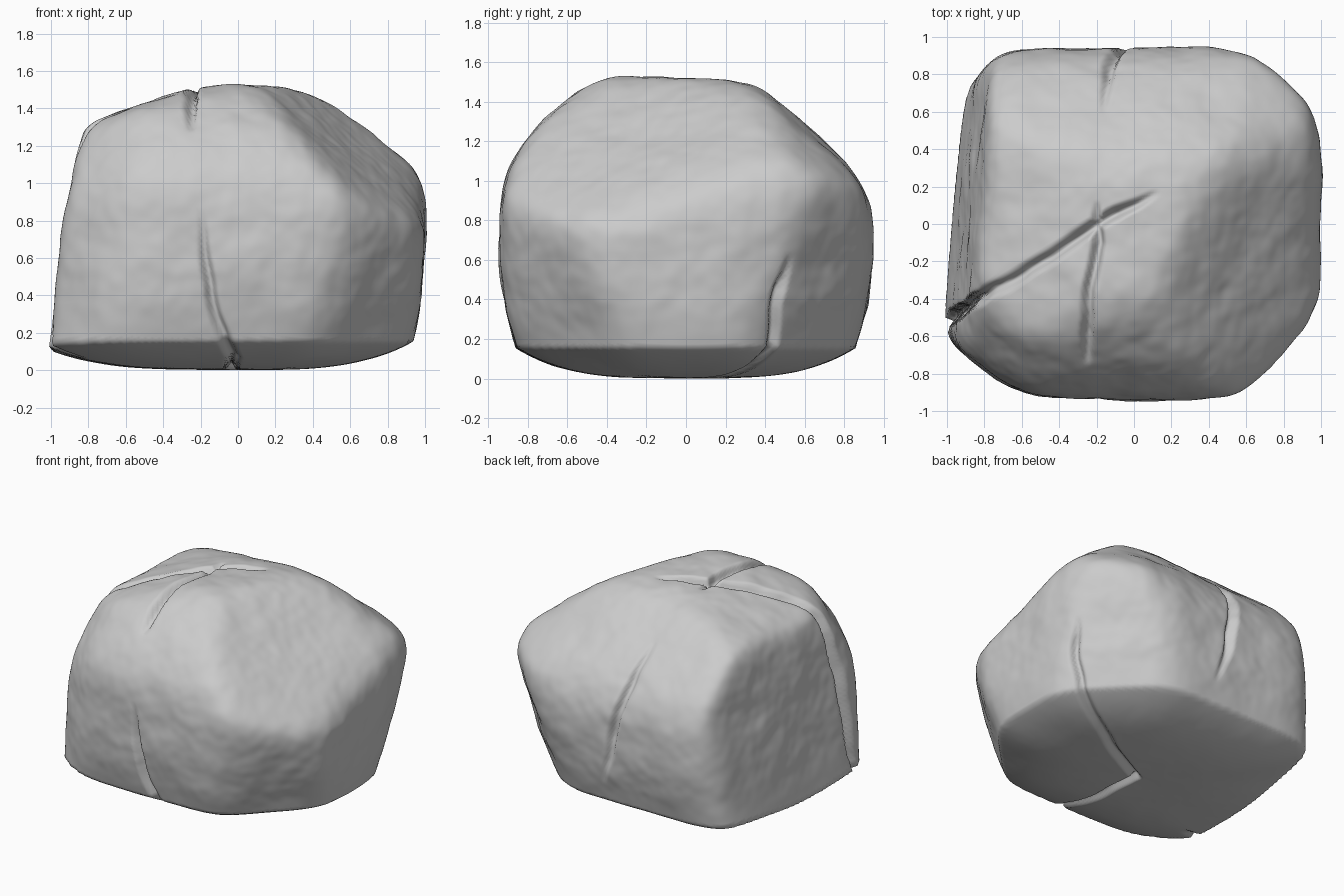
import bpy, bmesh, math
from mathutils import Vector, noise, kdtree

cube = bpy.data.objects.get("Cube")
if cube:
    bpy.data.objects.remove(cube)

CENTRE = Vector((0, 0, .75))
BLEND = 20  # higher means crisper ridges between facets
normals, anchors = [], []


def facet(normal, point):
    """Add a flat facet that the surface should touch at the given point."""
    normals.append(Vector(normal).normalized())
    anchors.append(Vector(point) - CENTRE)


# Left, right and upper right sides
facet((-1, .09, .13), (-.91, .1, .5))
facet((1, 0, 0), (1, 0, .55))
facet((.85, 0, .5), (.92, .1, 1.05))
facet((.62, -.25, .74), (.68, .15, 1.26))
# Front, rising to the top
facet((0, -1, .05), (-.1, -.94, .7))
facet((0, -.8, .6), (-.1, -.78, 1.25))
facet((0, -.5, .85), (0, -.5, 1.49))
# Top and its left slope
facet((0, .08, 1), (0, 0, 1.53))
facet((-.33, 0, 1), (-.45, 0, 1.45))
# Back, from high to low
facet((0, .66, .75), (0, .65, 1.25))
facet((0, .87, .5), (0, .87, 1.02))
facet((0, 1, .05), (0, .945, .7))
# Corners: front left, front right, back right, back left
facet((-.6, -.8, 0), (-.8, -.78, .45))
facet((-.6, -.6, .5), (-.68, -.68, 1.18))
facet((.75, -.66, 0), (.76, -.7, .6))
facet((.5, -.55, .65), (.56, -.56, 1.16))
facet((.7, .7, 0), (.76, .74, .6))
facet((.42, .48, .77), (.5, .52, 1.33))
facet((-.6, .8, 0), (-.8, .82, .5))
facet((-.3, .45, .84), (-.5, .55, 1.35))
# Undercut ring around the foot, open on the left
for k in range(-2, 3):
    c, s = math.cos(k * math.pi / 4), math.sin(k * math.pi / 4)
    facet((c, s, -.33), (.96 * c, .88 * s, .24))

reach = [n.dot(a) for n, a in zip(normals, anchors)]

# Cracks: half width, depth, and the path they follow
CRACKS = [
    (.048, .07, [(.15, .17, 1.53), (-.2, 0, 1.52), (-.6, -.28, 1.4),
                 (-.84, -.4, 1.25), (-.96, -.5, .3), (-.9, -.5, .08)]),
    (.045, .065, [(-.2, .12, 1.53), (-.19, -.1, 1.53), (-.25, -.5, 1.45), (-.24, -.75, 1.28)]),
    (.042, .05, [(-.2, -.93, .88), (-.14, -.9, .4), (-.02, -.75, .1), (-.05, -.05, .02),
                 (.6, .32, .06), (.93, .48, .35), (.95, .53, .65)]),
    (.05, .055, [(-.17, .6, 1.3), (-.08, .92, .85), (.03, .9, .3)]),
]


def body_radius(u):
    """Distance from the centre to the blended facets along direction u."""
    total = sum((max(n.dot(u), 0) / d) ** BLEND for n, d in zip(normals, reach))
    return total ** (-1 / BLEND)


# Settle the facets so the blended surface meets each listed point
for _ in range(6):
    gaps = [a.length / body_radius(a.normalized()) for a in anchors]
    reach = [d * g ** .6 for d, g in zip(reach, gaps)]

# Rim where the sides meet the underside, one radius and height per heading
HEADINGS = 180
rim = []
for i in range(HEADINGS):
    angle = math.tau * i / HEADINGS
    height = .165 - .06 * max(0, -math.cos(angle)) ** 6
    inner, outer = .3, 1.6
    for _ in range(16):
        mid = (inner + outer) / 2
        p = Vector((mid * math.cos(angle), mid * math.sin(angle), height - CENTRE.z))
        if p.length < body_radius(p.normalized()):
            inner = mid
        else:
            outer = mid
    rim.append((inner, height))


def surface(u):
    """Point on the uncracked boulder in direction u from its centre."""
    if u.z < -.2:
        turn = (math.atan2(u.y, u.x) / math.tau % 1) * HEADINGS
        i, f = int(turn) % HEADINGS, turn % 1
        a, b = rim[i], rim[(i + 1) % HEADINGS]
        radius, height = (a[k] + (b[k] - a[k]) * f for k in (0, 1))
        flat = math.hypot(u.x, u.y)
        s = flat / -u.z * (CENTRE.z - height) / radius
        if s < 1:  # shallow dished underside
            scale = radius * s / max(flat, 1e-6)
            return Vector((u.x * scale, u.y * scale, .012 + (height - .012) * s ** 3.5))
    return CENTRE + u * body_radius(u)


# Sample each crack densely along the surface
samples = []
STEPS = 120
for width, depth, path in CRACKS:
    count = (len(path) - 1) * STEPS
    for i in range(count + 1):
        k = min(i // STEPS, len(path) - 2)
        p = Vector(path[k]).lerp(Vector(path[k + 1]), i / STEPS - k)
        wiggle = noise.noise_vector(p * 5) * .02
        fade = min(1, 1.5 * min(i, count - i) / STEPS)
        samples.append((surface((p + wiggle - CENTRE).normalized()),
                        width * (.5 + .5 * fade), depth * fade))
tree = kdtree.KDTree(len(samples))
for i, s in enumerate(samples):
    tree.insert(s[0], i)
tree.balance()

# Body: a dense ball pushed out to the facets, then roughened and cracked
bm = bmesh.new()
bmesh.ops.create_icosphere(bm, subdivisions=7, radius=1)
for v in bm.verts:
    u = v.co.normalized()
    p = surface(u)
    bump = .014 * noise.noise(p * 2.5) + .009 * noise.noise(p * 6) + .003 * noise.noise(p * 14)
    bump *= min(1, max(.2, (p.z - .1) / .3))
    _, i, dist = tree.find(p)
    _, width, depth = samples[i]
    groove = max(0, 1 - dist / width)
    groove = depth * groove * groove * (3 - 2 * groove)
    v.co = p + u * (bump - groove)

# Centre it on the ground
low = Vector([min(v.co[a] for v in bm.verts) for a in range(3)])
high = Vector([max(v.co[a] for v in bm.verts) for a in range(3)])
foot = Vector(((low.x + high.x) / 2, (low.y + high.y) / 2, low.z))
bmesh.ops.translate(bm, verts=bm.verts, vec=-foot)

mesh = bpy.data.meshes.new("boulder")
bm.to_mesh(mesh)
bm.free()
boulder = bpy.data.objects.new("boulder", mesh)
bpy.context.collection.objects.link(boulder)
for poly in mesh.polygons:
    poly.use_smooth = True

# Stone colour
stone = bpy.data.materials.new("light_grey_stone")
stone.use_nodes = True
colour = (.6, .6, .6, 1)
stone.diffuse_color = colour
stone.node_tree.nodes["Principled BSDF"].inputs["Base Color"].default_value = colour
mesh.materials.append(stone)
